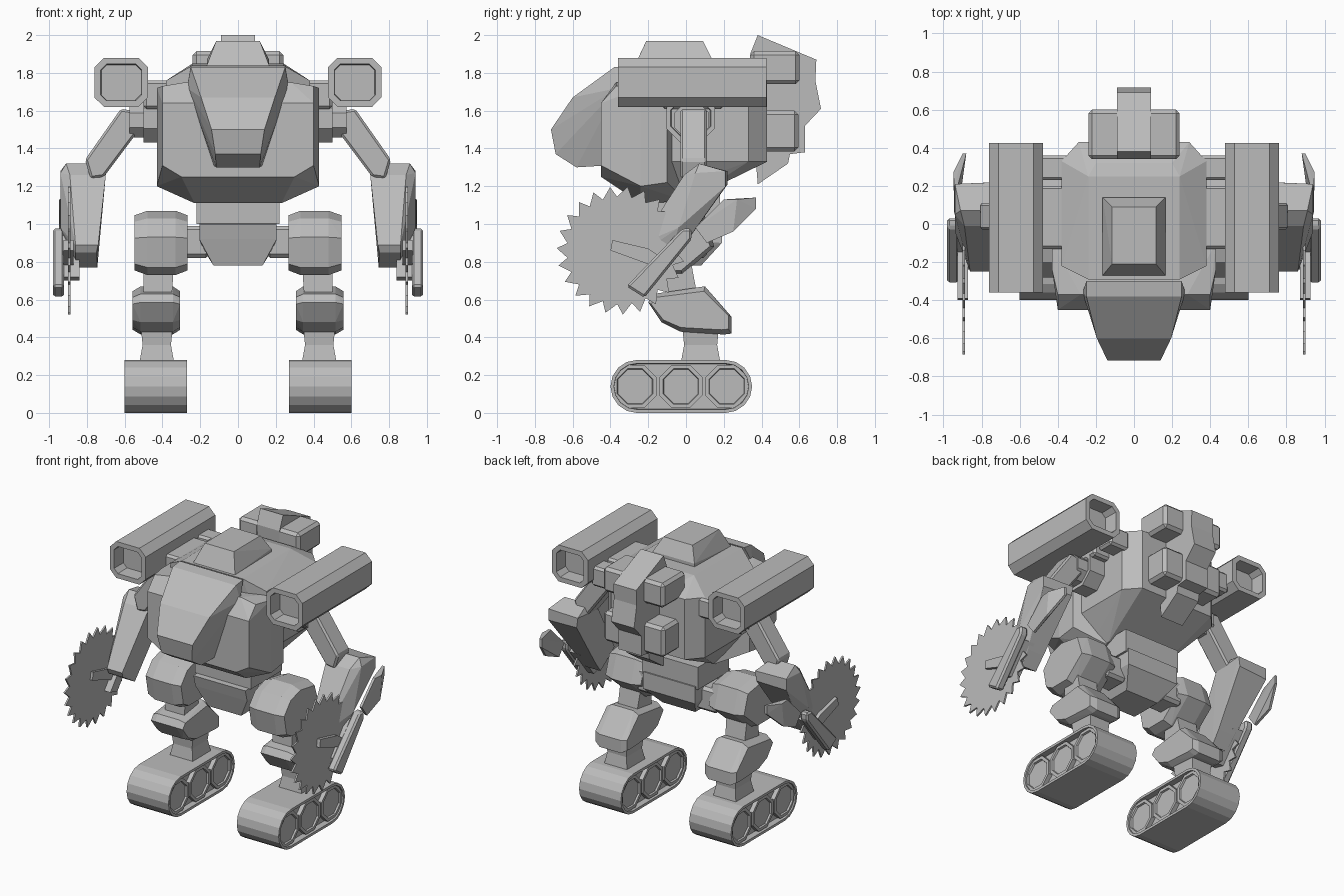
import bpy, bmesh, math
from mathutils import Vector

if "Cube" in bpy.data.objects:
    bpy.data.objects.remove(bpy.data.objects["Cube"])

grey = bpy.data.materials.new("mid_grey")
grey.diffuse_color = (0.5, 0.5, 0.5, 1)
grey.use_nodes = True
grey.node_tree.nodes["Principled BSDF"].inputs["Base Color"].default_value = grey.diffuse_color


def finish(name, bm, mirror):
    bmesh.ops.recalc_face_normals(bm, faces=bm.faces[:])
    me = bpy.data.meshes.new(name)
    bm.to_mesh(me)
    bm.free()
    me.materials.append(grey)
    ob = bpy.data.objects.new(name, me)
    bpy.context.collection.objects.link(ob)
    if mirror:
        ob.modifiers.new("mirror", 'MIRROR')
    return ob


def hull(name, pts, mirror=False, sym=False):
    """Convex solid through points; sym adds the points reflected in x."""
    bm = bmesh.new()
    pts = list(pts) + ([(-x, y, z) for x, y, z in pts] if sym else [])
    for p in pts:
        bm.verts.new(p)
    r = bmesh.ops.convex_hull(bm, input=bm.verts[:])
    junk = [v for v in bm.verts if not v.link_faces]
    bmesh.ops.delete(bm, geom=junk, context='VERTS')
    bmesh.ops.dissolve_limit(bm, angle_limit=0.03, verts=bm.verts[:], edges=bm.edges[:])
    return finish(name, bm, mirror)


def prism(name, prof, lo, hi, axis='x', mirror=False, bevel=0, inset=0, depth=0):
    """Profile (a, z) extruded along x or y, with optional recessed end caps."""
    bm = bmesh.new()
    put = (lambda t, a, b: (t, a, b)) if axis == 'x' else (lambda t, a, b: (a, t, b))
    rings = [[bm.verts.new(put(t, a, b)) for a, b in prof] for t in (lo, hi)]
    caps = [bm.faces.new(r) for r in rings]
    n = len(prof)
    for i in range(n):
        j = (i + 1) % n
        bm.faces.new((rings[0][i], rings[0][j], rings[1][j], rings[1][i]))
    bmesh.ops.recalc_face_normals(bm, faces=bm.faces[:])
    if inset:
        bmesh.ops.inset_individual(bm, faces=caps, thickness=inset)
        bmesh.ops.inset_individual(bm, faces=caps, thickness=0.004, depth=-depth)
    if bevel:
        bmesh.ops.bevel(bm, geom=bm.edges[:], offset=bevel, segments=1, affect='EDGES')
    return finish(name, bm, mirror)


def box(name, x, y, z, mirror=False, bevel=0):
    prof = [(y[0], z[0]), (y[1], z[0]), (y[1], z[1]), (y[0], z[1])]
    return prism(name, prof, x[0], x[1], mirror=mirror, bevel=bevel)


def ngon(cy, cz, r, n):
    return [(cy + r * math.cos((i + .5) * math.tau / n), cz + r * math.sin((i + .5) * math.tau / n))
            for i in range(n)]


# Torso: rear shell, front armour, cockpit, top hatch
plan = [(.38, -.22), (.38, .33), (.29, .43)]
hull("torso_shell", [(x, y, z) for z in (1.33, 1.76) for x, y in plan]
     + [(.23, -.24, 1.12), (.23, .02, 1.13), (.24, -.29, 1.84), (.24, .25, 1.85), (.2, .32, 1.83)], sym=True)
hull("front_armour", [(.40, -.45, 1.64), (.40, -.45, 1.31), (.30, -.45, 1.25), (.43, -.24, 1.20),
     (.43, -.10, 1.22), (.43, -.10, 1.72), (.43, -.24, 1.72), (.40, -.37, 1.73), (.28, -.37, 1.75),
     (.23, -.24, 1.11), (.23, 0, 1.12)], sym=True)
hull("cockpit", [(.25, -.30, 1.84), (.25, -.38, 1.83), (.27, -.36, 1.72), (.195, -.60, 1.67),
     (.14, -.715, 1.50), (.12, -.69, 1.37), (.115, -.58, 1.30), (.13, -.42, 1.31)], sym=True)
hull("top_hatch", [(.165, -.29, 1.80), (.165, .14, 1.82), (.165, -.27, 1.84), (.165, .14, 1.87),
     (.115, -.21, 1.97), (.115, .09, 1.97)], sym=True)

# Backpack
spine = [(.34, 1.90), (.38, 2.0), (.69, 1.87), (.685, 1.76), (.715, 1.61), (.63, 1.52), (.63, 1.38),
         (.55, 1.37), (.54, 1.32), (.38, 1.21), (.36, 1.45)]
prism("backpack_spine", spine, -.09, .09)
box("upper_pack", (.07, .24), (.34, .60), (1.74, 1.915), True, .02)
box("lower_pack", (.07, .24), (.38, .595), (1.385, 1.60), True, .02)

# Shoulder launchers with recessed tubes
a, b, c, d, k = .477, .76, 1.62, 1.88, .05
octo = [(a + k, c), (b - k, c), (b, c + k), (b, d - k), (b - k, d), (a + k, d), (a, d - k), (a, c + k)]
prism("launcher", octo, -.36, .425, 'y', True, inset=.036, depth=.10)
box("launcher_mount_front", (.34, .50), (-.13, .20), (1.61, 1.76), True, .015)
box("launcher_mount_rear", (.34, .50), (.23, .36), (1.62, 1.76), True, .015)

# Arms
prism("shoulder_socket", ngon(.025, 1.56, .14, 8), .36, .50, mirror=True, inset=.025, depth=.02)
prism("shoulder_joint", ngon(.03, 1.55, .10, 8), .40, .575, mirror=True)
prism("upper_arm", [(.50, 1.53), (.56, 1.60), (.62, 1.61), (.81, 1.34), (.78, 1.24), (.71, 1.25)],
      -.03, .11, 'y', True, bevel=.012)
hull("forearm", [(.70, -.01, 1.26), (.89, -.01, 1.26), (.73, .07, 1.32), (.91, .07, 1.32),
     (.70, .22, 1.28), (.94, .21, 1.28), (.71, .22, 1.21), (.94, .21, 1.20), (.94, .05, 1.27),
     (.94, -.04, .98), (.74, -.25, .89), (.86, -.25, .89), (.75, -.23, .85), (.86, -.23, .85),
     (.745, -.10, .77), (.86, -.10, .77), (.74, -.03, .86), (.87, -.03, .86)], True)
hull("elbow_fin", [(x, y, z) for x0, y, z in [(.925, .05, .98), (.925, .11, .90), (.925, .20, 1.13),
     (.93, .25, .96), (.93, .27, 1.13), (.88, .37, 1.14), (.88, .37, 1.08)] for x in (x0, x0 + .018)], True)

# Circular saws with their mounts
teeth = 23
blade = []
for i in range(teeth):
    t = math.tau * i / teeth
    for r, s in ((.285, t), (.34, t + .10)):
        blade.append((-.345 + r * math.cos(s), .86 + r * math.sin(s)))
prism("saw_blade", blade, .888, .900, mirror=True)
prism("saw_link", [(-.39, .915), (-.20, .87), (-.14, .83), (-.18, .78), (-.40, .86)], .87, .925, mirror=True)
prism("saw_mount", [(-.02, .975), (.03, .975), (.03, .92), (-.22, .61), (-.315, .67)],
      .92, .98, mirror=True, bevel=.012)
prism("saw_bracket", [(-.06, .94), (.0, .90), (-.16, .70), (-.24, .72)], .84, .93, mirror=True)

# Waist and pelvis
box("waist", (-.22, .22), (-.17, .18), (1.0, 1.16))
hull("pelvis", [(.205, -.21, 1.0), (.205, -.19, .92), (.13, -.15, .78), (.13, .08, .78),
     (.205, .19, .90), (.205, .19, 1.02)], sym=True)
box("hip_joint", (.15, .32), (-.07, .11), (.82, .99), True, .02)

# Legs
thigh = [(.10, 1.04), (-.08, 1.07), (-.20, 1.03), (-.28, .93), (-.25, .77), (-.18, .73), (-.02, .73), (.15, .88)]
hull("thigh", [(x, y, z) for y, z in thigh for x in (.33, .48)]
     + [(x, y * .9 - .008, .9 + (z - .9) * .86) for y, z in thigh for x in (.268, .547)], True)
hull("knee", [(x, y, z) for x, y, z in [(.35, -.11, .62), (.50, -.11, .62), (.35, .06, .62), (.50, .06, .62),
     (.36, -.08, .70), (.485, -.08, .70), (.36, .01, .70), (.485, .01, .70),
     (.34, -.10, .78), (.50, -.10, .78), (.34, .03, .78), (.50, .03, .78)]], True)
shin = [(-.20, .585), (-.17, .63), (.10, .67), (.24, .51), (.24, .42), (.20, .415), (-.03, .43), (-.13, .48)]
hull("shin", [(x, y, z) for y, z in shin for x in (.345, .515)]
     + [(x, .02 + (y - .02) * .93, .54 + (z - .54) * .8) for y, z in shin for x in (.307, .558)], True)
hull("ankle_upper", [(x, y, z) for z, e in ((.36, 0), (.46, .01)) for x in (.355 - e, .505 + e)
     for y in (-.01 - e, .165 + e)], True)
hull("ankle_lower", [(x, y, z) for z, e in ((.26, .018), (.36, 0)) for x in (.355 - e, .505 + e)
     for y in (-.01 - e, .165 + e)], True)

# Track feet with three octagonal wheels each
track = []
for cy, start in ((.21, -90), (-.26, 90)):
    track += [(cy + .14 * math.cos(math.radians(start + 22.5 * i)),
               .14 + .14 * math.sin(math.radians(start + 22.5 * i))) for i in range(9)]
prism("track", track, .27, .60, mirror=True, inset=.018, depth=.04)
for i, y in enumerate((-.27, -.027, .216)):
    prism("track_wheel_%d" % (i + 1), ngon(y, .14, .124, 8), .28, .59, mirror=True, inset=.022, depth=.012)
